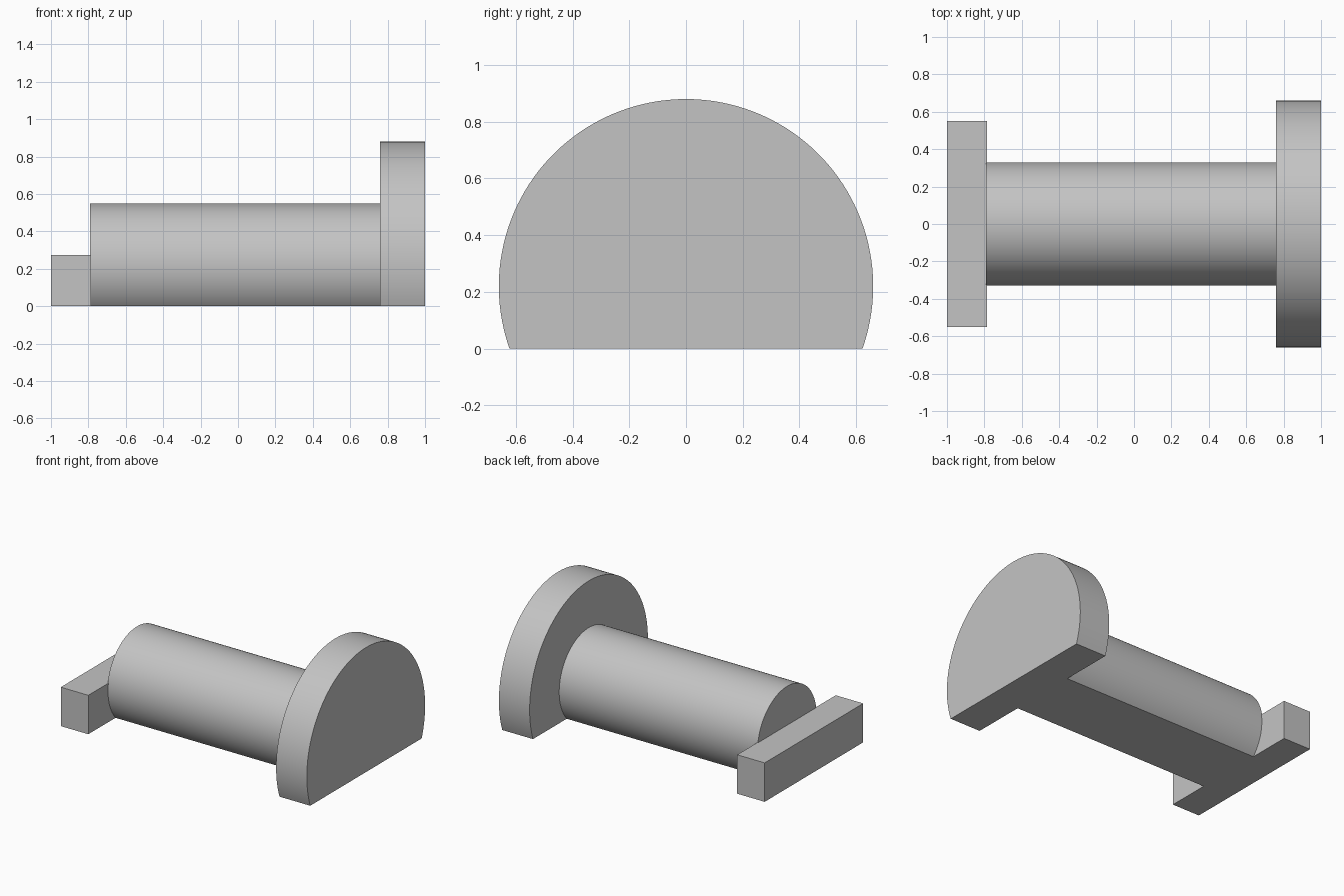
import bpy, bmesh
from math import asin, cos, sin, pi

if "Cube" in bpy.data.objects:
    bpy.data.objects.remove(bpy.data.objects["Cube"], do_unlink=True)

AXIS_Z = 0.22  # height of the shaft axis above the flat underside

grey = bpy.data.materials.new("plain_grey")
grey.use_nodes = True
colour = (0.55, 0.55, 0.55, 1)
grey.diffuse_color = colour
grey.node_tree.nodes["Principled BSDF"].inputs["Base Color"].default_value = colour


def extrude_profile(name, profile, x0, x1):
    """Sweep a closed (y, z) profile along x from x0 to x1."""
    bm = bmesh.new()
    face = bm.faces.new([bm.verts.new((x0, y, z)) for y, z in profile])
    swept = bmesh.ops.extrude_face_region(bm, geom=[face])["geom"]
    moved = [g for g in swept if isinstance(g, bmesh.types.BMVert)]
    bmesh.ops.translate(bm, verts=moved, vec=(x1 - x0, 0, 0))
    bmesh.ops.recalc_face_normals(bm, faces=bm.faces)
    mesh = bpy.data.meshes.new(name)
    bm.to_mesh(mesh)
    bm.free()
    mesh.materials.append(grey)
    obj = bpy.data.objects.new(name, mesh)
    bpy.context.collection.objects.link(obj)
    return obj


def cut_circle(radius, steps=96):
    """Circle about the axis, cut flat at z = 0."""
    start = -asin(AXIS_Z / radius)
    sweep = pi - 2 * start
    angles = [start + sweep * i / steps for i in range(steps + 1)]
    return [(radius * cos(a), AXIS_Z + radius * sin(a)) for a in angles]


# Round parts with a flat underside
shaft = extrude_profile("shaft", cut_circle(0.33), -0.79, 0.76)
flange = extrude_profile("end_flange", cut_circle(0.66), 0.76, 1.0)

# Rectangular cross bar at the other end
bar = [(-0.55, 0), (0.55, 0), (0.55, 0.275), (-0.55, 0.275)]
extrude_profile("cross_bar", bar, -1.0, -0.785)

# Smooth the curved walls, keep the rims sharp
bpy.ops.object.select_all(action="DESELECT")
for obj in (shaft, flange):
    obj.select_set(True)
bpy.context.view_layer.objects.active = shaft
bpy.ops.object.shade_smooth_by_angle(angle=pi / 6)
